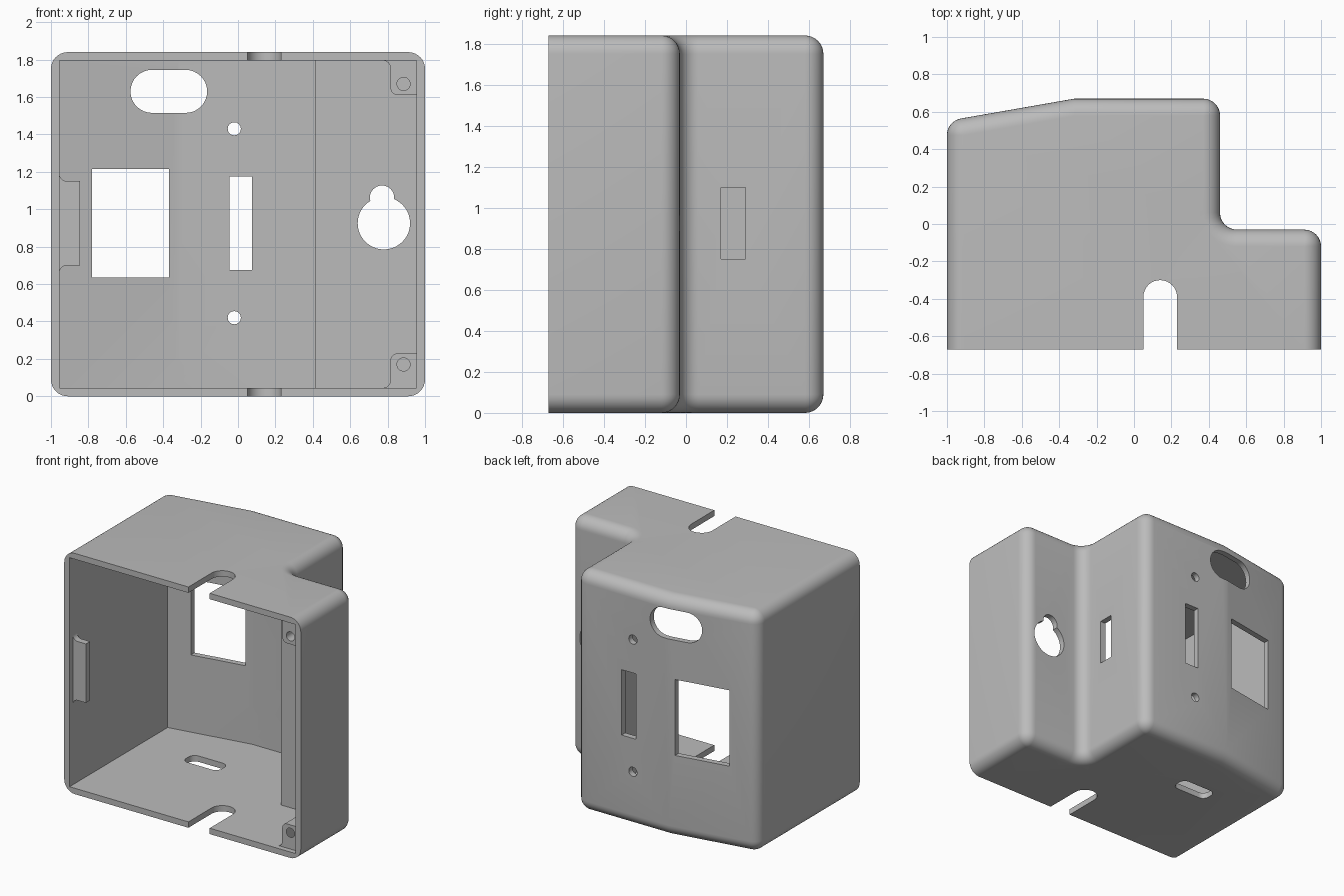
import bpy, bmesh, math
from mathutils import Vector

if "Cube" in bpy.data.objects:
    bpy.data.objects.remove(bpy.data.objects["Cube"])

H, R, WALL, FRONT = 1.84, 0.09, 0.045, -0.67

grey = bpy.data.materials.new("plain grey")
grey.diffuse_color = (0.5, 0.5, 0.5, 1)
grey.use_nodes = True
grey.node_tree.nodes["Principled BSDF"].inputs["Base Color"].default_value = grey.diffuse_color


def finish(name, bm):
    bmesh.ops.remove_doubles(bm, verts=bm.verts, dist=1e-5)
    bmesh.ops.recalc_face_normals(bm, faces=bm.faces)
    mesh = bpy.data.meshes.new(name)
    bm.to_mesh(mesh)
    bm.free()
    mesh.materials.append(grey)
    ob = bpy.data.objects.new(name, mesh)
    bpy.context.collection.objects.link(ob)
    return ob


def prism(name, pts, axis, lo, hi):
    """Extrude a 2D outline along an axis."""
    place = {"x": lambda a, b, t: (t, a, b),
             "y": lambda a, b, t: (a, t, b),
             "z": lambda a, b, t: (a, b, t)}[axis]
    bm = bmesh.new()
    face = bm.faces.new([bm.verts.new(place(a, b, lo)) for a, b in pts])
    ext = bmesh.ops.extrude_face_region(bm, geom=[face])
    move = Vector(place(0, 0, hi - lo))
    bmesh.ops.translate(bm, vec=move, verts=[v for v in ext["geom"] if isinstance(v, bmesh.types.BMVert)])
    return finish(name, bm)


def arc(cx, cy, r, a0, a1, n=8):
    angles = [math.radians(a0 + (a1 - a0) * i / n) for i in range(n + 1)]
    return [(cx + r * math.cos(a), cy + r * math.sin(a)) for a in angles]


def circle(cx, cy, r, n=32):
    return arc(cx, cy, r, 0, 360, n)[:-1]


def rect(x0, x1, y0, y1):
    return [(x0, y0), (x1, y0), (x1, y1), (x0, y1)]


def round_rect(x0, x1, y0, y1, r):
    return (arc(x1 - r, y1 - r, r, 0, 90) + arc(x0 + r, y1 - r, r, 90, 180)
            + arc(x0 + r, y0 + r, r, 180, 270) + arc(x1 - r, y0 + r, r, 270, 360))


def cut(ob, cutter):
    mod = ob.modifiers.new("cut", "BOOLEAN")
    mod.operation, mod.solver, mod.object = "DIFFERENCE", "EXACT", cutter
    bpy.context.view_layer.objects.active = ob
    bpy.ops.object.modifier_apply(modifier=mod.name)
    bpy.data.objects.remove(cutter)


def smooth(ob):
    bpy.ops.object.select_all(action="DESELECT")
    ob.select_set(True)
    bpy.context.view_layer.objects.active = ob
    bpy.ops.object.shade_smooth_by_angle(angle=math.radians(30))


# Outer outline as points with outward normals
outline = [((-1, FRONT), (-1, 0)), ((1, FRONT), (1, 0))]


def corner(cx, cy, a0, a1, sign=1):
    for n in arc(0, 0, 1, a0, a1):
        outline.append(((cx + sign * R * n[0], cy + sign * R * n[1]), n))


slope = 0.175
tilt = math.degrees(math.atan(slope))
corner(0.91, -0.03 - R, 0, 90)
corner(0.46 + R, -0.03 + R, 90, 0, -1)
corner(0.46 - R, 0.67 - R, 0, 90)
outline.append(((-0.32, 0.67), (-math.tan(math.radians(tilt / 2)), 1)))
corner(-0.91, 0.67 - slope * 0.59 - R / math.cos(math.radians(tilt)), 90 + tilt, 180)

# Shell: stacked outlines that shrink toward the top and bottom
layers = []
for k in range(9):
    t = math.radians(90 * k / 8)
    layers.append((R * (1 - math.sin(t)), R * (1 - math.cos(t))))
layers += [(d, H - z) for d, z in reversed(layers)]
bm = bmesh.new()
rings = [[bm.verts.new((p[0] - n[0] * d, p[1] - n[1] * d, z)) for p, n in outline]
         for d, z in layers]
for a, b in zip(rings, rings[1:]):
    for i in range(len(a)):
        j = (i + 1) % len(a)
        bm.faces.new((a[i], a[j], b[j], b[i]))
bm.faces.new(rings[0][::-1])
bm.faces.new(rings[-1])
shell = finish("case_shell", bm)

# Hollow inside, open at the front
inner_left = 0.67 - slope * (0.68 - WALL) - WALL
cavity = [(-1 + WALL, -0.9), (1 - WALL, -0.9), (1 - WALL, -0.03 - WALL), (0.46 - WALL, -0.03 - WALL),
          (0.46 - WALL, 0.67 - WALL), (-0.32, 0.67 - WALL), (-1 + WALL, inner_left)]
cut(shell, prism("cavity", cavity, "z", WALL, H - WALL))

# Back wall openings
back = [rect(-0.78, -0.37, 0.635, 1.215), rect(-0.045, 0.075, 0.675, 1.175),
        round_rect(-0.575, -0.165, 1.515, 1.745, 0.1149),
        circle(-0.02, 1.43, 0.035), circle(-0.02, 0.42, 0.035)]
for pts in back:
    cut(shell, prism("opening", pts, "y", 0.3, 0.9))

# Keyhole in the low shelf, slot in the step wall
cut(shell, prism("keyhole", circle(0.78, 0.925, 0.14, 48), "y", -0.2, 0.1))
cut(shell, prism("keyhole_neck", circle(0.77, 1.062, 0.065), "y", -0.2, 0.1))
cut(shell, prism("side_slot", rect(0.17, 0.29, 0.75, 1.10), "x", 0.3, 0.6))

# Cable notches through top and bottom, rounded slot in the floor
notch = [(0.05, -0.9), (0.23, -0.9)] + arc(0.14, -0.39, 0.09, 0, 180, 16)
cut(shell, prism("notch", notch, "z", -0.2, 2.1))
cut(shell, prism("floor_slot", round_rect(-0.56, -0.26, 0.125, 0.255, 0.05), "z", -0.1, 0.2))
smooth(shell)

# Screw bosses in the right corners, flared into the walls
top, side, f = H - WALL, 1 - WALL, 0.04
boss = ([(side + 0.01, top + 0.01), (0.775, top + 0.01)] + arc(0.775, top - f, f, 90, 0)
        + arc(0.815 + f, 1.61 + f, f, 180, 270) + arc(side, 1.61 - f, f, 90, 0)[:5]
        + [(side + 0.01, 1.575)])
boss = [(min(x, side + 0.01), z) for x, z in boss]
for name, flip in (("upper_screw_boss", False), ("lower_screw_boss", True)):
    pts = [(x, H - z) if flip else (x, z) for x, z in boss]
    ob = prism(name, pts, "y", -0.63, -0.45)
    cut(ob, prism("screw_hole", circle(0.885, 0.17 if flip else H - 0.17, 0.035), "y", -0.8, -0.5))
    smooth(ob)

# Latch tab on the left wall, flared into the wall
x0, x1 = -1 + WALL, -0.845
tab = ([(x0 - 0.01, 0.66)] + arc(x0 + f, 0.70 - f, f, 180, 90) + [(x1, 0.70), (x1, 1.15)]
       + arc(x0 + f, 1.15 + f, f, 270, 180) + [(x0 - 0.01, 1.19)])
smooth(prism("latch_tab", tab, "y", -0.63, -0.58))
